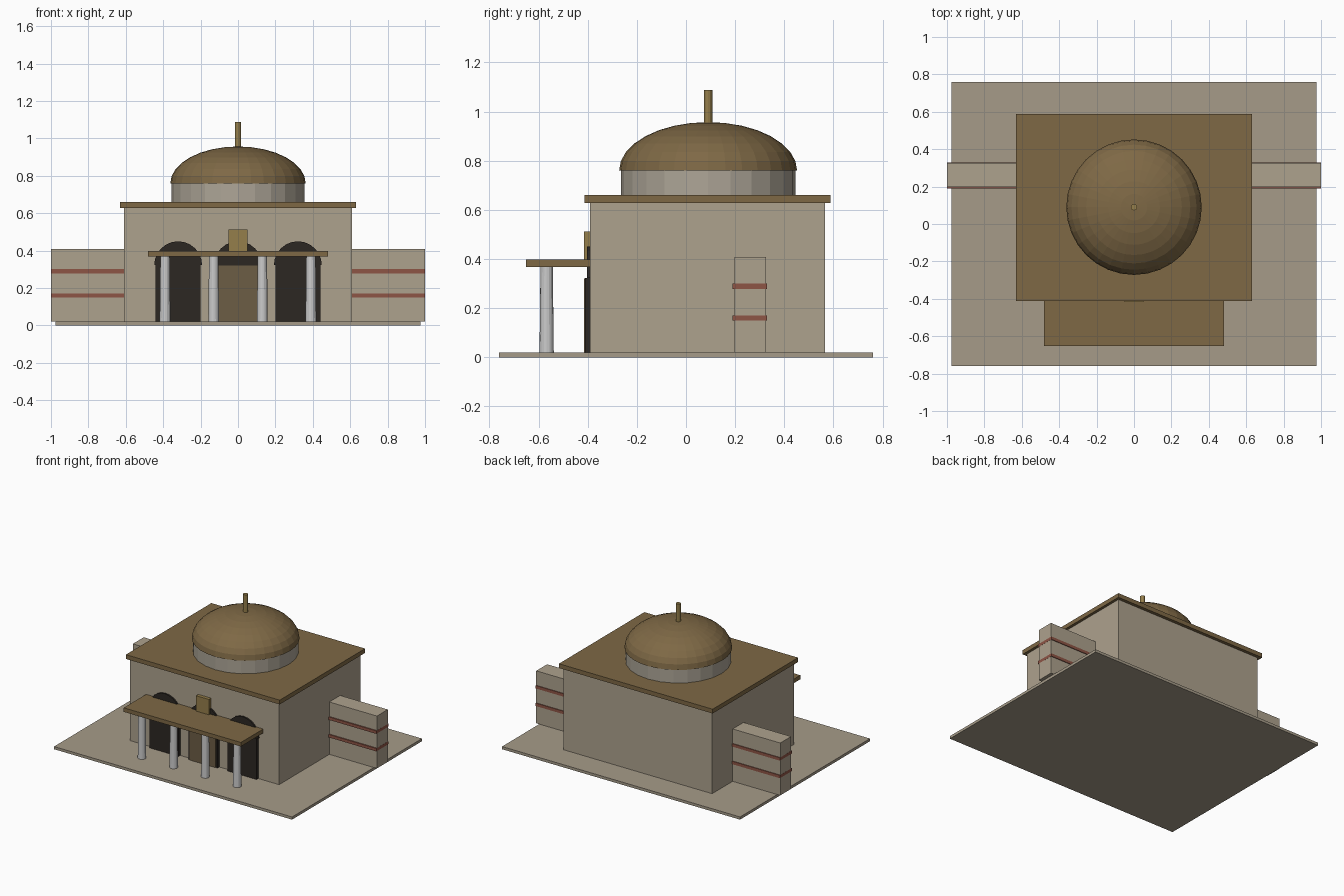
import bpy, bmesh, math

if "Cube" in bpy.data.objects:
    bpy.data.objects.remove(bpy.data.objects["Cube"])


def material(name, r, g, b):
    m = bpy.data.materials.new(name)
    m.diffuse_color = (r, g, b, 1)
    m.use_nodes = True
    m.node_tree.nodes["Principled BSDF"].inputs["Base Color"].default_value = m.diffuse_color
    return m


STONE = material("stone", 0.42, 0.36, 0.27)
PAVING = material("paving", 0.38, 0.33, 0.25)
BRONZE = material("bronze", 0.21, 0.14, 0.06)
GOLD = material("gold", 0.30, 0.21, 0.07)
DARK = material("dark_opening", 0.025, 0.02, 0.016)
WOOD = material("door_wood", 0.15, 0.11, 0.06)
RED = material("red_brick", 0.27, 0.09, 0.06)
DRUM = material("drum_stone", 0.42, 0.38, 0.31)


def finish(name, bm, mat=None):
    bmesh.ops.recalc_face_normals(bm, faces=bm.faces)
    me = bpy.data.meshes.new(name)
    bm.to_mesh(me)
    bm.free()
    ob = bpy.data.objects.new(name, me)
    bpy.context.collection.objects.link(ob)
    if mat:
        me.materials.append(mat)
    return ob


def box(name, x, y, z, mat):
    bm = bmesh.new()
    bmesh.ops.create_cube(bm, size=1)
    for v in bm.verts:
        v.co = [(a + b) / 2 + c * (b - a) for c, (a, b) in zip(v.co, (x, y, z))]
    return finish(name, bm, mat)


def lathe(name, profile, x, y, sides, mat=None):
    """Closed solid from rings of (radius, height); a zero radius makes a tip."""
    bm = bmesh.new()
    rings = []
    for r, z in profile:
        n = sides if r > 0 else 1
        rings.append([bm.verts.new((x + r * math.cos(2 * math.pi * i / sides),
                                    y + r * math.sin(2 * math.pi * i / sides), z))
                      for i in range(n)])
    for a, b in zip(rings, rings[1:]):
        for i in range(sides):
            j = (i + 1) % sides
            bm.faces.new((a[i], a[j], b[0]) if len(b) == 1 else (a[i], a[j], b[j], b[i]))
    for ring in (rings[0], rings[-1]):
        if len(ring) > 1:
            bm.faces.new(ring)
    return finish(name, bm, mat)


def arch(name, cx, y0, y1, zc, r, mat):
    """Half-disc standing in the wall plane."""
    bm = bmesh.new()
    pts = [(cx + r * math.cos(math.pi * i / 12), zc + r * math.sin(math.pi * i / 12))
           for i in range(13)]
    face = bm.faces.new([bm.verts.new((px, y0, pz)) for px, pz in pts])
    ext = bmesh.ops.extrude_face_region(bm, geom=[face], use_keep_orig=True)
    for v in ext["geom"]:
        if isinstance(v, bmesh.types.BMVert):
            v.co.y = y1
    return finish(name, bm, mat)


# Terrace, hall and flat roof
box("terrace", (-0.975, 0.975), (-0.76, 0.76), (0, 0.02), PAVING)
box("main_hall", (-0.61, 0.61), (-0.39, 0.565), (0.02, 0.63), STONE)
box("hall_roof", (-0.63, 0.63), (-0.412, 0.588), (0.628, 0.66), BRONZE)

# Drum, dome and finial
lathe("dome_drum", [(0.355, 0.655), (0.355, 0.76)], 0, 0.09, 24, DRUM)
dome = [(0.362 * math.cos(a), 0.76 + 0.197 * math.sin(a))
        for a in (math.pi / 2 * i / 8 for i in range(8))] + [(0, 0.957)]
lathe("dome", dome, 0, 0.09, 32, BRONZE)
lathe("finial", [(0.017, 0.94), (0.017, 1.087)], 0, 0.09, 12, GOLD)

# Side wings with brick bands
for side, s in (("left", -1), ("right", 1)):
    box(f"{side}_wing", sorted((s * 0.6, s * 1.0)), (0.198, 0.325), (0.02, 0.408), STONE)
    for n, z in enumerate((0.16, 0.29)):
        box(f"{side}_brick_band_{n + 1}", sorted((s * 0.6, s * 1.0005)), (0.19, 0.33),
            (z - 0.011, z + 0.011), RED)

# Portico roof and columns
box("portico_roof", (-0.48, 0.48), (-0.652, -0.388), (0.368, 0.398), BRONZE)
for n, x in enumerate((-0.39, -0.13, 0.13, 0.39)):
    lathe(f"portico_column_{n + 1}", [(0.029, 0.02), (0.025, 0.37)], x, -0.567, 16)

# Arched openings, central door and plaque
for n, x in enumerate((-0.32, 0, 0.32)):
    box(f"doorway_{n + 1}", (x - 0.12, x + 0.12), (-0.41, -0.385), (0.02, 0.322), DARK)
    arch(f"doorway_arch_{n + 1}", x, -0.402, -0.385, 0.322, 0.128, DARK)
box("central_door", (-0.107, 0.107), (-0.414, -0.40), (0.02, 0.32), WOOD)
box("entrance_plaque", (-0.052, 0.052), (-0.416, -0.388), (0.395, 0.512), GOLD)
